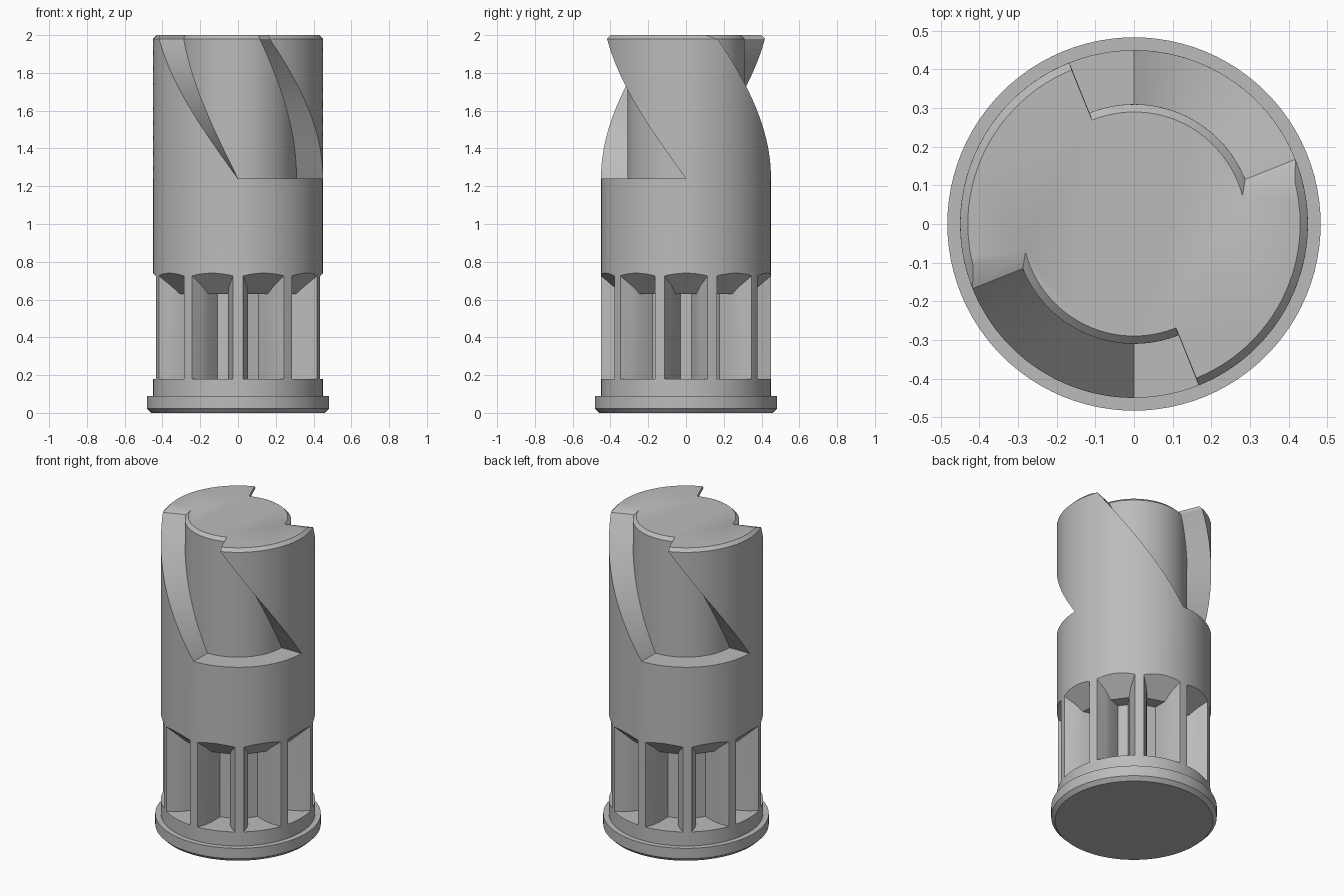
import bpy, bmesh, math
from mathutils import Matrix

cube = bpy.data.objects.get("Cube")
if cube:
    bpy.data.objects.remove(cube)

R, CORE, CHAMFER = 0.45, 0.31, 0.02      # outer radius, fluted core radius, edge bevel
FLOOR, TOP = 1.24, 2.0                   # height range of the flutes
N = 24                                   # steps per quarter turn

grey = bpy.data.materials.new("plain_grey")
grey.use_nodes = True
grey.diffuse_color = (0.5, 0.5, 0.5, 1)
grey.node_tree.nodes["Principled BSDF"].inputs["Base Color"].default_value = (0.5, 0.5, 0.5, 1)


def make_object(name, bm):
    bmesh.ops.recalc_face_normals(bm, faces=bm.faces[:])
    mesh = bpy.data.meshes.new(name)
    bm.to_mesh(mesh)
    bm.free()
    mesh.materials.append(grey)
    obj = bpy.data.objects.new(name, mesh)
    bpy.context.collection.objects.link(obj)
    return obj


def smooth(obj):
    bpy.ops.object.select_all(action="DESELECT")
    obj.select_set(True)
    bpy.context.view_layer.objects.active = obj
    bpy.ops.object.shade_smooth_by_angle(angle=math.radians(25))


def section(z, start, span, core, outer):
    """Ring of points: a flute arc then a land arc, repeated on the other side."""
    ring = []
    for side in (0, 180):
        for begin, arc, r in ((start, span, core), (start + span, 180 - span, outer)):
            for i in range(N + 1):
                a = math.radians(side + begin + arc * i / N)
                ring.append((r * math.cos(a), r * math.sin(a), z))
    return ring


def loft(rings):
    bm = bmesh.new()
    loops = [[bm.verts.new(p) for p in ring] for ring in rings]
    for low, high in zip(loops, loops[1:]):
        for i in range(len(low)):
            j = (i + 1) % len(low)
            bm.faces.new((low[i], low[j], high[j], high[i]))
    bm.faces.new(loops[0][::-1])
    bm.faces.new(loops[-1])
    bmesh.ops.remove_doubles(bm, verts=bm.verts[:], dist=0.0001)
    return bm


# Body: plain cylinder below, two twisted flutes above, bevelled top
rings = [section(z, 90, 90, R, R) for z in (0.05, 0.95, FLOOR)]
steps = 28
for k in range(steps + 1):
    z = FLOOR + (TOP - CHAMFER - FLOOR) * k / steps
    rings.append(section(z, 90 - 70 * (z - FLOOR) / (TOP - FLOOR), 90, CORE, R))
rings.append(section(TOP, 14.5, 97.5, CORE - CHAMFER, R - CHAMFER))
body = make_object("fluted_body", loft(rings))

# Pocket cutters: flared mouth with a sloping roof, narrowing to an inner slot
HALF = [(0.50, 0.155), (0.434, 0.1135), (0.385, 0.077), (0.34, 0.055), (0.26, 0.03)]
outline = HALF + [(x, -y) for x, y in reversed(HALF)]
count = len(outline)
bm = bmesh.new()
for k in range(10):
    turn = Matrix.Rotation(math.radians(36 * k), 3, "Z")
    base, roof = [], []
    for x, y in outline:
        base.append(bm.verts.new(turn @ Matrix.Translation((x, y, 0.18)).translation))
        height = 0.74 + max(x, 0.34) - R
        roof.append(bm.verts.new(turn @ Matrix.Translation((x, y, height)).translation))
    for i in range(count):
        j = (i + 1) % count
        bm.faces.new((base[i], base[j], roof[j], roof[i]))
    bm.faces.new(base[::-1])
    bm.faces.new(roof[:4] + roof[6:])
    bm.faces.new(roof[3:7])
cutter = make_object("pocket_cutter", bm)
cutter.hide_render = True

cut = body.modifiers.new("pockets", "BOOLEAN")
cut.operation = "DIFFERENCE"
cut.solver = "EXACT"
cut.object = cutter
bpy.context.view_layer.objects.active = body
bpy.ops.object.modifier_apply(modifier=cut.name)
bpy.data.objects.remove(cutter)
smooth(body)

# Base flange with a bevelled lower rim
flange_rings = [section(z, 0, 90, r, r) for z, r in ((0, 0.46), (0.023, 0.483), (0.09, 0.483))]
smooth(make_object("base_flange", loft(flange_rings)))
